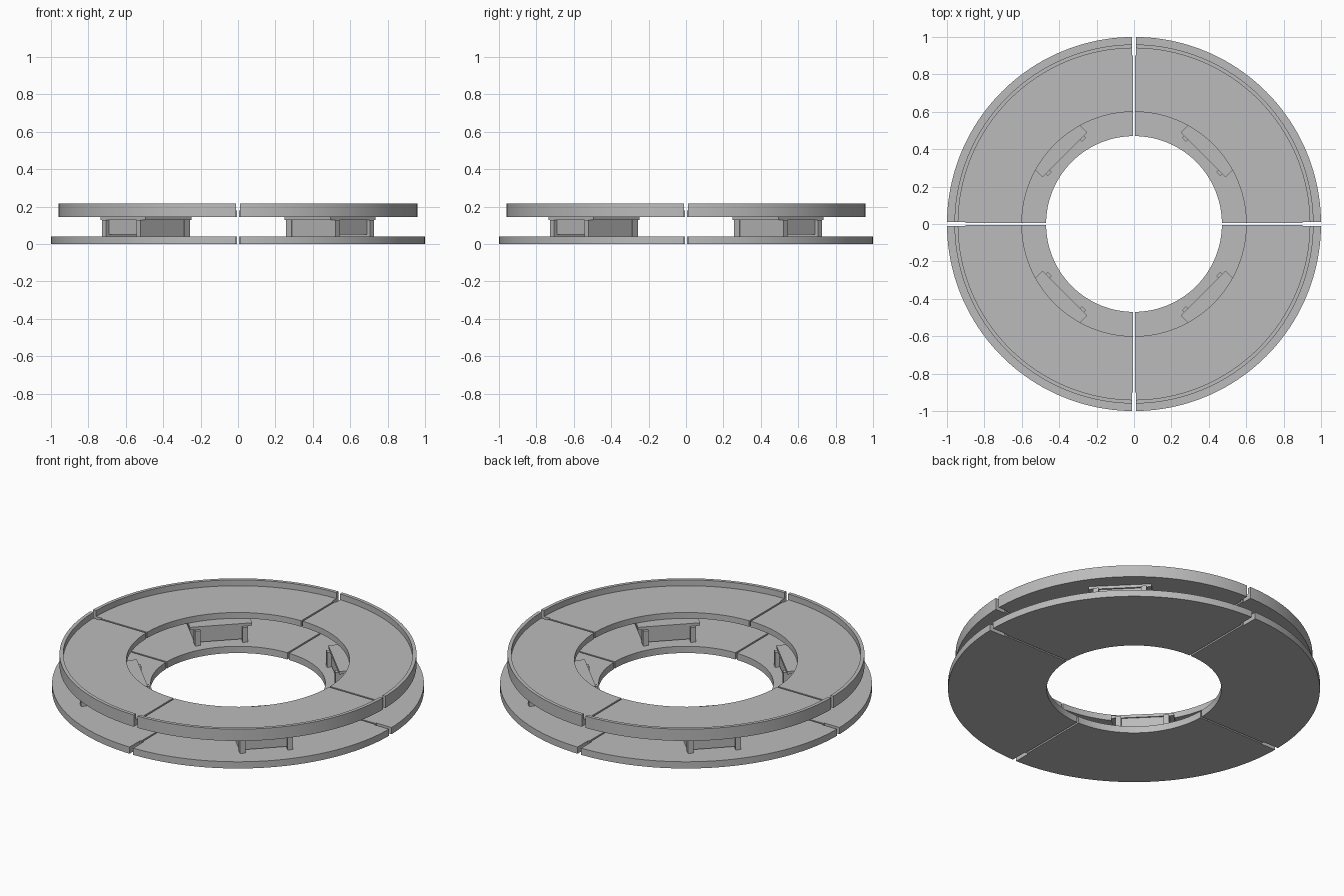
import bpy, bmesh, math
from mathutils import Matrix

if "Cube" in bpy.data.objects:
    bpy.data.objects.remove(bpy.data.objects["Cube"], do_unlink=True)

grey = bpy.data.materials.new("plain grey")
grey.use_nodes = True
grey.diffuse_color = (0.5, 0.5, 0.5, 1)
grey.node_tree.nodes["Principled BSDF"].inputs["Base Color"].default_value = (0.5, 0.5, 0.5, 1)

QUARTERS = ["back_left", "back_right", "front_right", "front_left"]
STEPS = 40


def add_object(name, bm):
    bmesh.ops.recalc_face_normals(bm, faces=bm.faces)
    mesh = bpy.data.meshes.new(name)
    bm.to_mesh(mesh)
    bm.free()
    mesh.materials.append(grey)
    obj = bpy.data.objects.new(name, mesh)
    bpy.context.collection.objects.link(obj)
    return obj


def box(bm, x, y, z):
    """Box from (min, max) ranges along each axis."""
    mid = [(a + b) / 2 for a, b in (x, y, z)]
    size = [b - a for a, b in (x, y, z)]
    bmesh.ops.create_cube(bm, size=1, matrix=Matrix.Translation(mid) @ Matrix.Diagonal((*size, 1)))


def cut(obj, x, y):
    """Cut a vertical slot out of a ring section."""
    bm = bmesh.new()
    box(bm, x, y, (-1, 1))
    cutter = add_object("slot_cutter", bm)
    cutter.hide_render = True
    mod = obj.modifiers.new("slot", "BOOLEAN")
    mod.operation, mod.solver, mod.object = "DIFFERENCE", "EXACT", cutter
    bpy.context.view_layer.objects.active = obj
    bpy.ops.object.modifier_apply(modifier=mod.name)
    bpy.data.objects.remove(cutter, do_unlink=True)


def repeat(obj, part):
    """Place a part in all four quarters."""
    obj.name = part + "_" + QUARTERS[0]
    for i in range(1, 4):
        twin = obj.copy()
        twin.name = part + "_" + QUARTERS[i]
        twin.rotation_euler.z = obj.rotation_euler.z + i * math.pi / 2
        bpy.context.collection.objects.link(twin)


def ring_quarter(part, profile, gap, notch):
    """Sweep a closed (radius, height) profile through a quarter turn."""
    bm = bmesh.new()
    rows = []
    for i in range(STEPS + 1):
        a = math.pi / 2 * i / STEPS
        rows.append([bm.verts.new((r * math.cos(a), r * math.sin(a), z)) for r, z in profile])
    n = len(profile)
    for one, two in zip(rows, rows[1:]):
        for k in range(n):
            m = (k + 1) % n
            bm.faces.new((one[k], one[m], two[m], two[k]))
    bm.faces.new(rows[0])
    bm.faces.new(rows[-1])
    obj = add_object(part, bm)
    # narrow gap between sections, widened near the rim
    for start, half in ((0.3, gap), (0.9, notch)):
        cut(obj, (start, 1.2), (-0.1, half))
        cut(obj, (-0.1, half), (start, 1.2))
    bpy.ops.object.select_all(action="DESELECT")
    obj.select_set(True)
    bpy.context.view_layer.objects.active = obj
    bpy.ops.object.shade_smooth_by_angle(angle=math.radians(30))
    repeat(obj, part)


# Flat base ring and raised deck with an outer lip
ring_quarter("base_ring", [(0.47, 0), (1, 0), (1, 0.04), (0.47, 0.04)], 0.005, 0.012)
ring_quarter("upper_deck", [(0.6, 0.145), (0.96, 0.145), (0.96, 0.215), (0.94, 0.215),
                            (0.94, 0.18), (0.6, 0.18)], 0.005, 0.012)

# Supports on the diagonals: top plate, four legs and panels between them
plate = bmesh.new()
box(plate, (0.523, 0.87), (-0.17, 0.17), (0.128, 0.145))

legs = bmesh.new()
panels = bmesh.new()
for side in (-1, 1):
    across = sorted((side * 0.115, side * 0.145))
    for along in ((0.507, 0.55), (0.84, 0.883)):
        box(legs, along, across, (0.04, 0.128))
    box(panels, (0.55, 0.84), sorted((side * 0.12, side * 0.14)), (0.04, 0.128))
for along in ((0.53, 0.545), (0.845, 0.86)):
    box(panels, along, (-0.115, 0.115), (0.05, 0.128))

for part, bm in (("support_plate", plate), ("support_legs", legs), ("support_panels", panels)):
    obj = add_object(part, bm)
    obj.rotation_euler.z = math.pi / 4
    repeat(obj, part)
